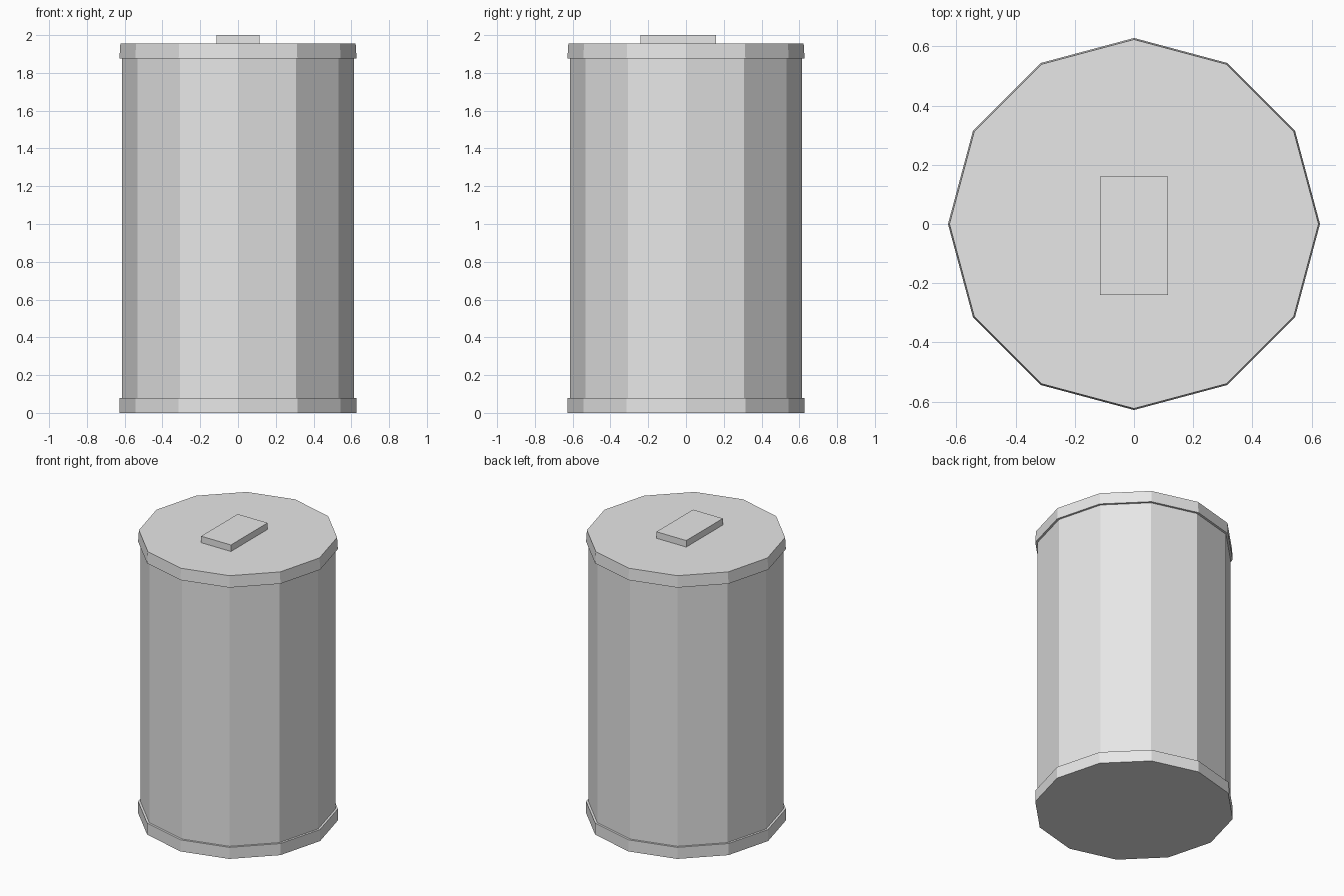
import bpy

cube = bpy.data.objects.get("Cube")
if cube:
    bpy.data.objects.remove(cube, do_unlink=True)

SIDES = 12

grey = bpy.data.materials.new("light_grey")
grey.use_nodes = True
colour = (0.8, 0.8, 0.8, 1)
grey.diffuse_color = colour
grey.node_tree.nodes["Principled BSDF"].inputs["Base Color"].default_value = colour


def drum(name, bottom_radius, top_radius, bottom, top):
    """Flat-sided drum with a corner on each axis."""
    bpy.ops.mesh.primitive_cone_add(
        vertices=SIDES, radius1=bottom_radius, radius2=top_radius,
        depth=top - bottom, location=(0, 0, (bottom + top) / 2))
    obj = bpy.context.object
    obj.name = name
    obj.data.materials.append(grey)
    return obj


# Can body with a wider foot and lid
drum("body", 0.613, 0.613, 0.04, 1.92)
drum("bottom_rim", 0.628, 0.628, 0, 0.08)
drum("lid", 0.628, 0.623, 1.875, 1.955)

# Handle block on the lid, set slightly towards the front
bpy.ops.mesh.primitive_cube_add(size=1, location=(0, -0.04, 1.975))
handle = bpy.context.object
handle.name = "lid_handle"
handle.scale = (0.228, 0.4, 0.05)
handle.data.materials.append(grey)
